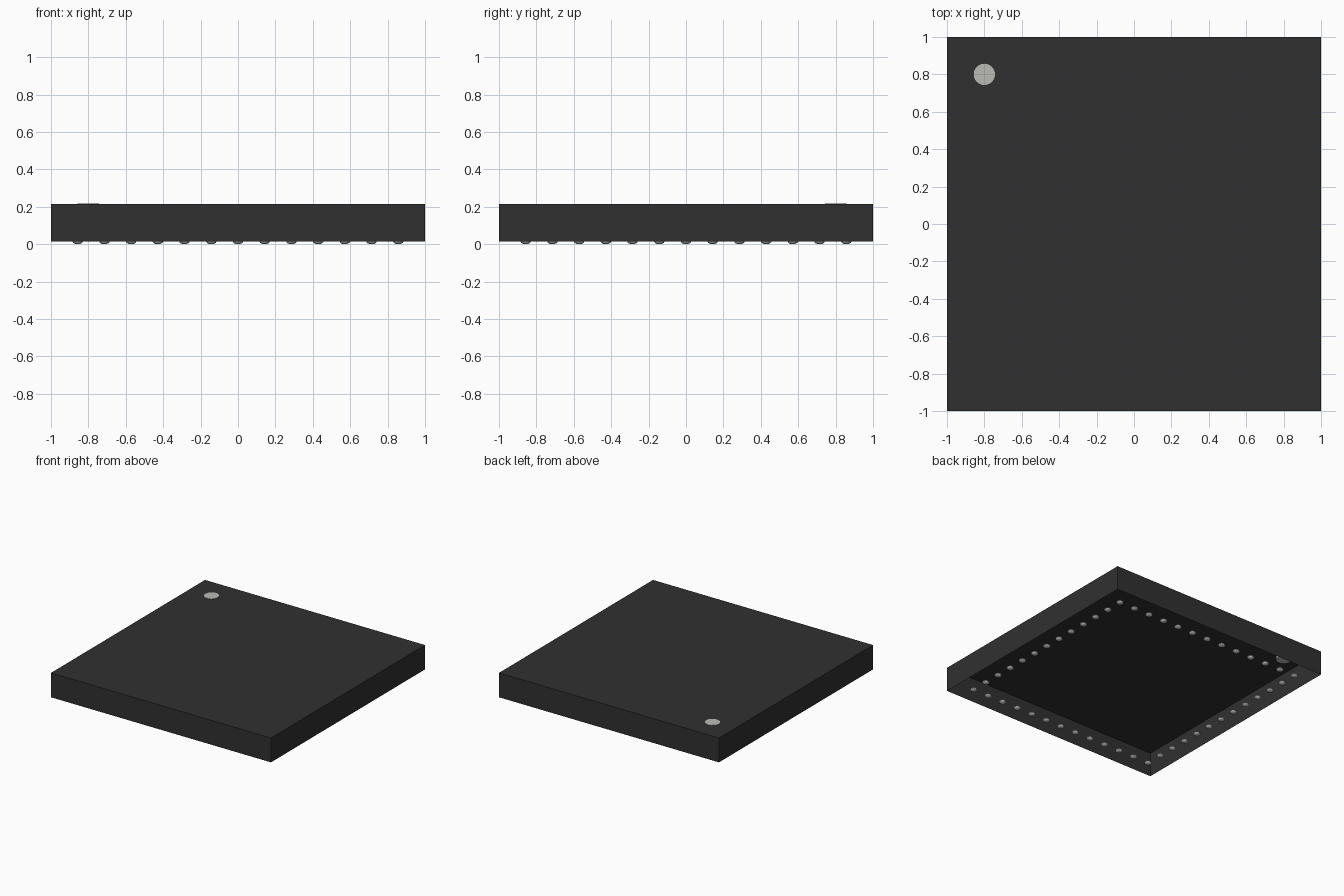
import bpy, bmesh, math
from mathutils import Matrix

if "Cube" in bpy.data.objects:
    bpy.data.objects.remove(bpy.data.objects["Cube"])

BASE, TOP = 0.015, 0.215      # underside rim and top of the package
PITCH, HALF = 1 / 7, 6        # contact spacing, steps from centre to outer row


def material(name, rgb, metallic=0.0):
    m = bpy.data.materials.new(name)
    m.use_nodes = True
    m.diffuse_color = (*rgb, 1)
    m.node_tree.nodes["Principled BSDF"].inputs["Base Color"].default_value = (*rgb, 1)
    return m


def add_object(name, bm, mat):
    bmesh.ops.recalc_face_normals(bm, faces=bm.faces)
    mesh = bpy.data.meshes.new(name)
    bm.to_mesh(mesh)
    bm.free()
    mesh.materials.append(mat)
    obj = bpy.data.objects.new(name, mesh)
    bpy.context.collection.objects.link(obj)
    return obj


black = material("black plastic", (0.030, 0.030, 0.030))
silver = material("pale grey metal", (0.50, 0.50, 0.46))

# Package body: a square shell, open underneath
bm = bmesh.new()
bmesh.ops.create_cube(bm, size=1, matrix=Matrix.Translation((0, 0, (BASE + TOP) / 2))
                      @ Matrix.Diagonal((2, 2, TOP - BASE, 1)))
bm.normal_update()
bmesh.ops.delete(bm, geom=[f for f in bm.faces if f.normal.z < -0.5], context='FACES')
body = add_object("package_body", bm, black)
# keep the open shell facing outwards
if body.data.polygons[0].normal.dot(body.data.polygons[0].center) < 0:
    body.data.flip_normals()

# Corner marker: a round plug set into the top
bm = bmesh.new()
bmesh.ops.create_cone(bm, cap_ends=True, segments=24, radius1=0.057, radius2=0.057,
                      depth=0.061, matrix=Matrix.Translation((-0.8, 0.8, TOP - 0.029)))
add_object("corner_marker", bm, silver)

# Contacts: one ring of flattened balls along the underside
bm = bmesh.new()
for i in range(-HALF, HALF + 1):
    for j in range(-HALF, HALF + 1):
        if max(abs(i), abs(j)) == HALF:
            place = Matrix.Translation((i * PITCH, j * PITCH, BASE))
            bmesh.ops.create_uvsphere(bm, u_segments=12, v_segments=8, radius=1,
                                      matrix=place @ Matrix.Diagonal((0.028, 0.028, BASE, 1)))
add_object("contact_balls", bm, silver)
